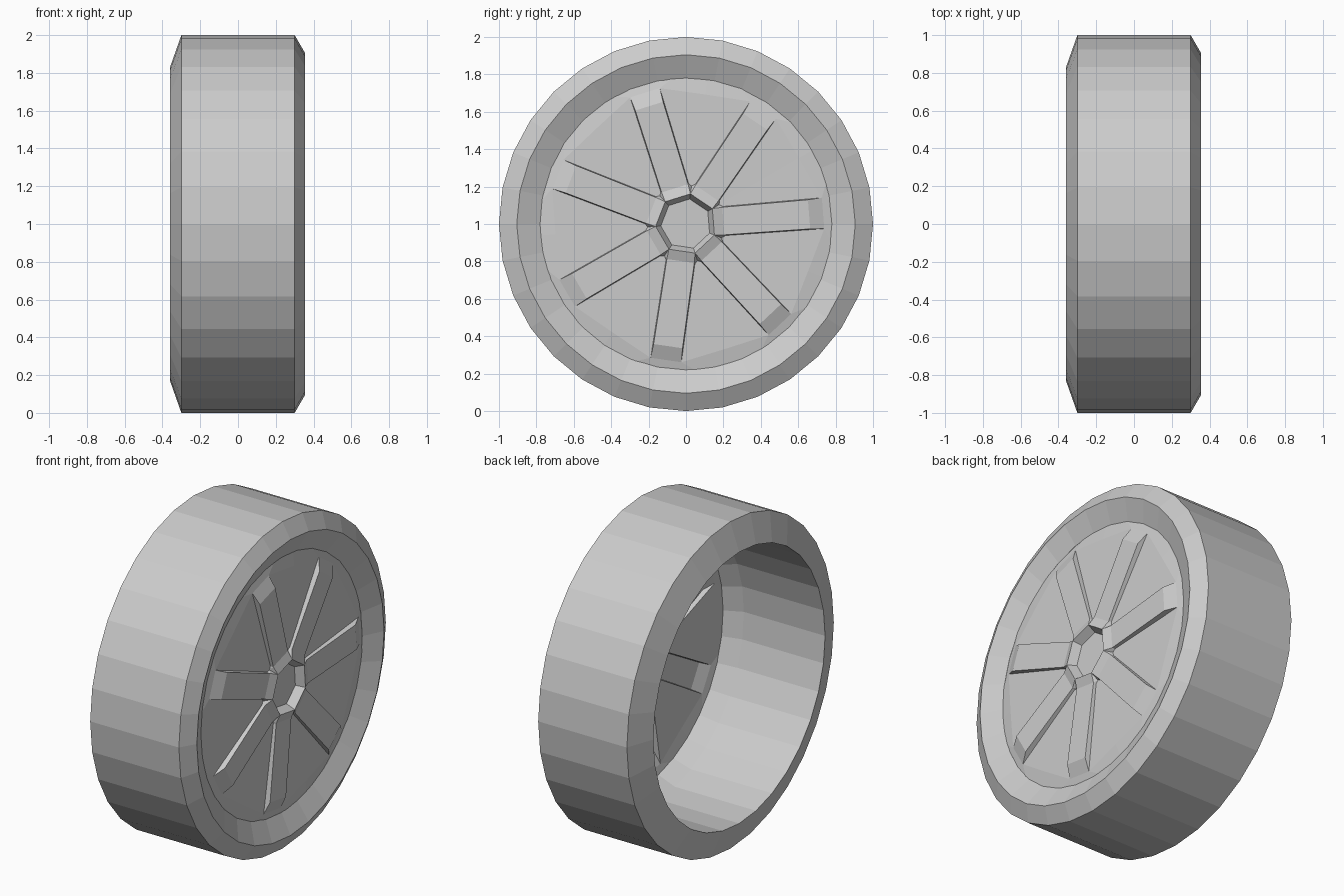
import bpy, bmesh, math
from mathutils import Vector

if "Cube" in bpy.data.objects:
    bpy.data.objects.remove(bpy.data.objects["Cube"], do_unlink=True)

grey = bpy.data.materials.new("plain_grey")
grey.use_nodes = True
grey.diffuse_color = (0.6, 0.6, 0.6, 1)
grey.node_tree.nodes["Principled BSDF"].inputs["Base Color"].default_value = (0.6, 0.6, 0.6, 1)

SPOKES = 7
STEP = math.tau / SPOKES
START = math.radians(4.5)
HALF = STEP / 2


def finish(name, bm):
    bmesh.ops.remove_doubles(bm, verts=bm.verts, dist=0.0005)
    bmesh.ops.recalc_face_normals(bm, faces=bm.faces)
    mesh = bpy.data.meshes.new(name)
    bm.to_mesh(mesh)
    bm.free()
    mesh.materials.append(grey)
    obj = bpy.data.objects.new(name, mesh)
    bpy.context.collection.objects.link(obj)
    return obj


def polar(x, r, angle):
    return Vector((x, r * math.cos(angle), 1 + r * math.sin(angle)))


# Tyre: closed cross-section (x, radius) turned around the axle
profile = [(-0.36, 0.83), (-0.3, 1), (0.3, 1), (0.355, 0.905), (0.295, 0.78), (0.19, 0.83)]
sides = 32
bm = bmesh.new()
rings = [[bm.verts.new(polar(x, r, math.tau * i / sides)) for i in range(sides)]
         for x, r in profile]
for k, ring in enumerate(rings):
    following = rings[(k + 1) % len(rings)]
    for i in range(sides):
        j = (i + 1) % sides
        bm.faces.new((ring[i], ring[j], following[j], following[i]))
finish("tyre", bm)

# Wheel disc: thin shell with raised hollow spokes, one sector per spoke
bm = bmesh.new()
for s in range(SPOKES):
    a = START + s * STEP

    def spoke(x, u, v):
        return polar(x, math.hypot(u, v), a + math.atan2(v, u))

    def face(*points):
        bm.faces.new([bm.verts.new(p) for p in points])

    def pair(x, u, v):
        return spoke(x, u, -v), spoke(x, u, v)

    def edge(x, r, turn=HALF):
        return polar(x, r, a - turn), polar(x, r, a + turn)

    floor = edge(0.3, 0.135)
    hub = edge(0.35, 0.163)
    foot = edge(0.312, 0.205)
    inner = pair(0.33, 0.2, 0.074)
    base = pair(0.314, 0.205, 0.078)
    top = pair(0.338, 0.66, 0.078)
    end = pair(0.306, 0.735, 0.083)
    web = edge(0.308, 0.7)
    rim_near = edge(0.294, 0.79, HALF / 2)
    rim_far = edge(0.294, 0.79)

    # Hub recess, hub slope, spoke top and its sloped tip
    face(Vector((0.3, 0, 1)), *floor)
    face(*floor, *reversed(hub))
    face(*hub, *reversed(inner))
    face(*inner, *reversed(top))
    face(*top, *reversed(end))
    face(*end, rim_near[1], polar(0.294, 0.79, a), rim_near[0])

    # Spoke walls and the webs on both sides
    for k in range(2):
        face(hub[k], inner[k], foot[k])
        face(inner[k], base[k], foot[k])
        face(inner[k], top[k], end[k], base[k])
        face(base[k], end[k], web[k], foot[k])
        face(end[k], rim_near[k], rim_far[k], web[k])
disc = finish("wheel_disc", bm)
# Make the shell face outwards
mesh = disc.data
if sum(p.normal.x * p.area for p in mesh.polygons) < 0:
    mesh.flip_normals()
